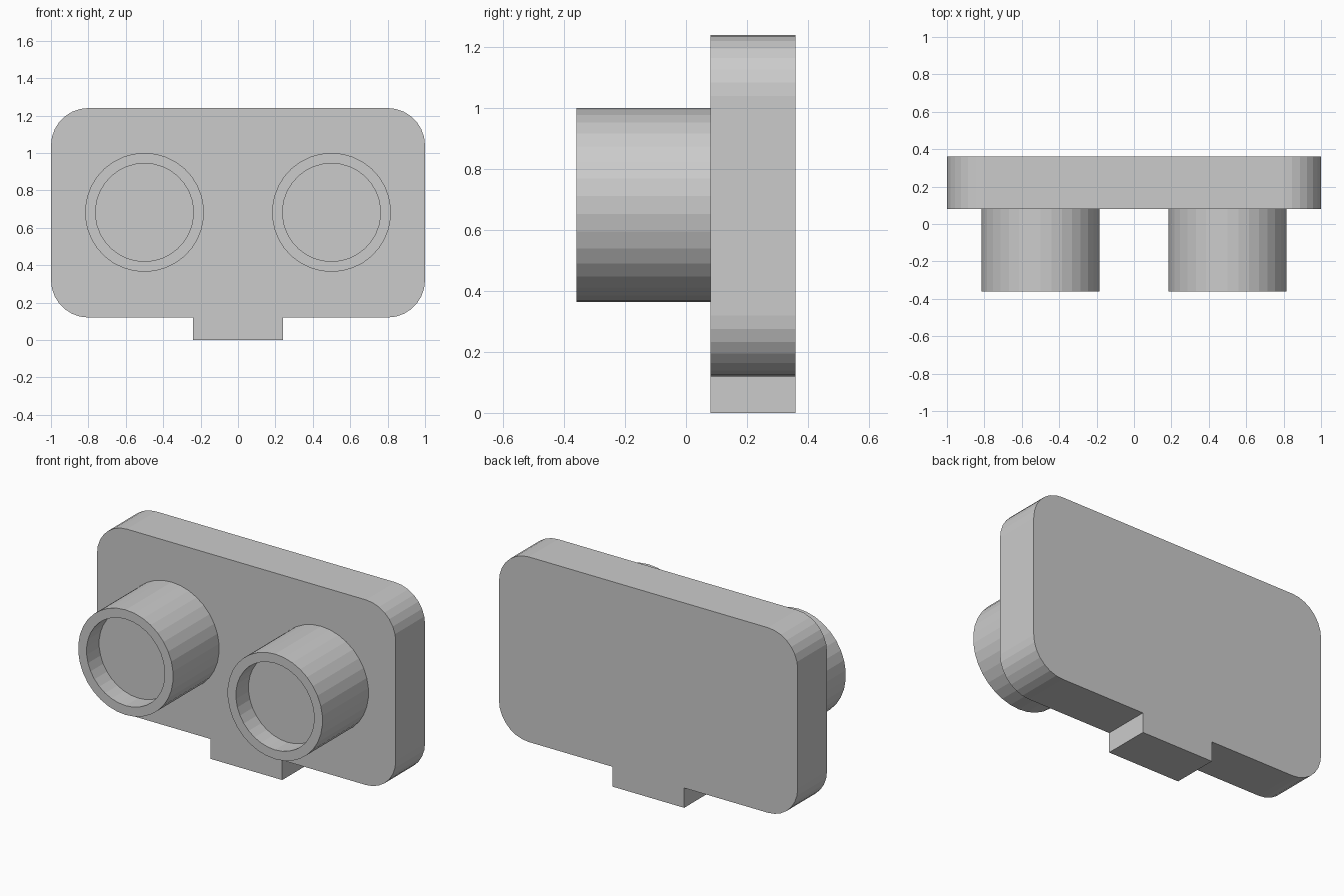
import bpy, bmesh
from math import sin, cos, pi, radians

if "Cube" in bpy.data.objects:
    bpy.data.objects.remove(bpy.data.objects["Cube"])

Y_FRONT, Y_PLATE, Y_BACK = -0.36, 0.08, 0.36


def finish(name, bm):
    bmesh.ops.recalc_face_normals(bm, faces=bm.faces)
    mesh = bpy.data.meshes.new(name)
    bm.to_mesh(mesh)
    bm.free()
    obj = bpy.data.objects.new(name, mesh)
    bpy.context.collection.objects.link(obj)
    return obj


# Rounded back plate with the bottom tab, extruded from one outline
def back_plate():
    r, steps, low, high = 0.2, 7, 0.12, 1.24
    outline = [(-0.24, low), (-0.24, 0), (0.24, 0), (0.24, low)]
    corners = [(1 - r, low + r, -90), (1 - r, high - r, 0),
               (r - 1, high - r, 90), (r - 1, low + r, 180)]
    for cx, cz, start in corners:
        for i in range(steps + 1):
            a = radians(start + 90 * i / steps)
            outline.append((cx + r * cos(a), cz + r * sin(a)))
    bm = bmesh.new()
    face = bm.faces.new([bm.verts.new((x, Y_PLATE, z)) for x, z in outline])
    ext = bmesh.ops.extrude_face_region(bm, geom=[face], use_keep_orig=True)
    verts = [v for v in ext["geom"] if isinstance(v, bmesh.types.BMVert)]
    bmesh.ops.translate(bm, verts=verts, vec=(0, Y_BACK - Y_PLATE, 0))
    return finish("back_plate", bm)


# Round barrel with a rim and a shallow recess in its front end
def barrel(name, x, z=0.682, sides=34):
    profile = [(0.318, Y_PLATE), (0.318, Y_FRONT),
               (0.262, Y_FRONT), (0.262, Y_FRONT + 0.12)]
    bm = bmesh.new()
    rings = []
    for r, y in profile:
        rings.append([bm.verts.new((x + r * sin(2 * pi * i / sides), y,
                                    z + r * cos(2 * pi * i / sides)))
                      for i in range(sides)])
    for a, b in zip(rings, rings[1:]):
        for i in range(sides):
            j = (i + 1) % sides
            bm.faces.new((a[i], a[j], b[j], b[i]))
    bm.faces.new(rings[0])
    bm.faces.new(rings[-1])
    return finish(name, bm)


back_plate()
for side, x in (("left", -0.5), ("right", 0.5)):
    barrel(side + "_barrel", x)
